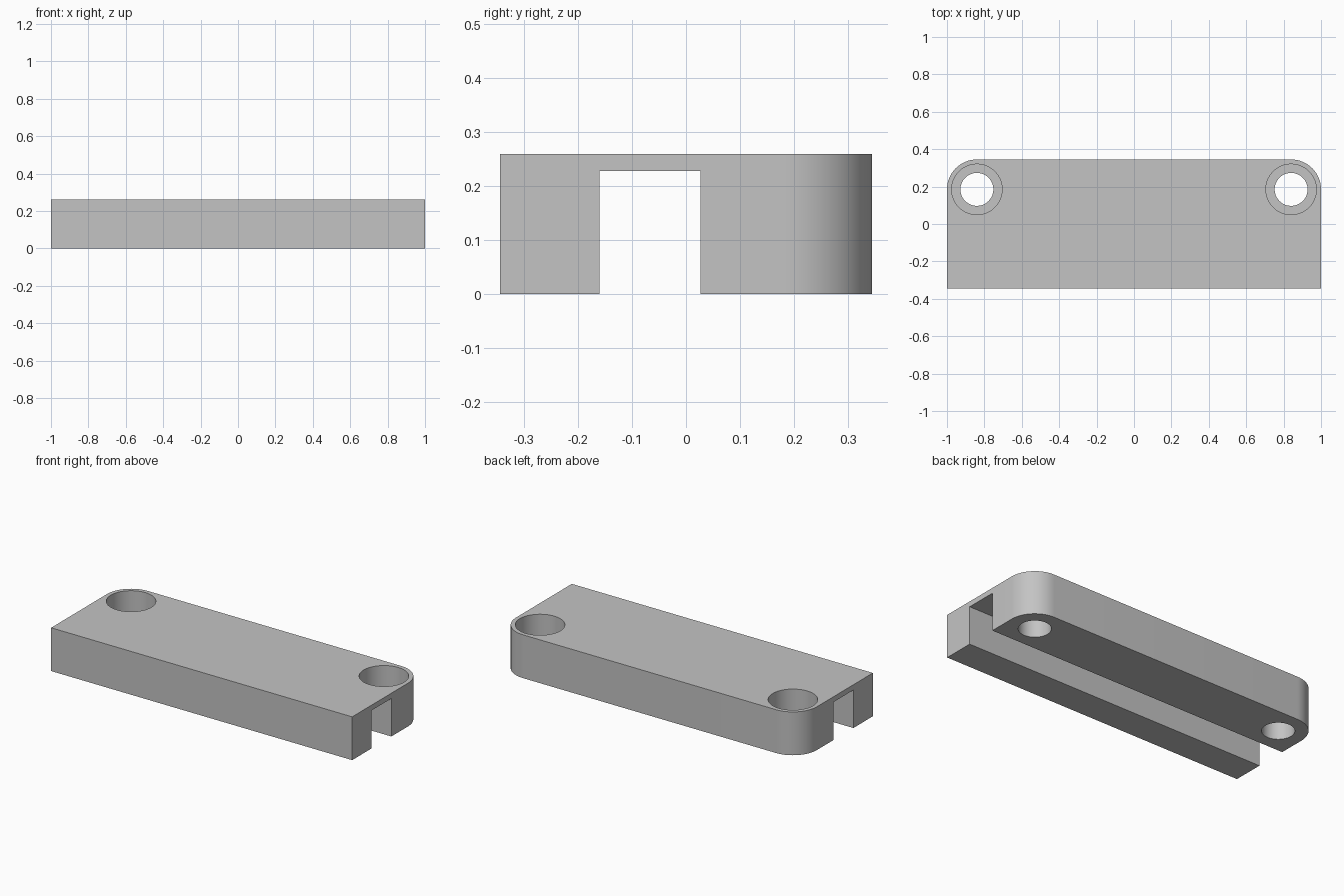
import bpy
import bmesh
from math import radians
from mathutils import Matrix

cube = bpy.data.objects.get("Cube")
if cube:
    bpy.data.objects.remove(cube, do_unlink=True)

HALF_Y, HEIGHT = 0.345, 0.26
CORNER = 0.16                          # rear corner radius, concentric with holes
HOLE_X, HOLE_Y = 1 - CORNER, HALF_Y - CORNER

grey = bpy.data.materials.new("plain_grey")
grey.use_nodes = True
grey.diffuse_color = (0.55, 0.55, 0.55, 1)
grey.node_tree.nodes["Principled BSDF"].inputs["Base Color"].default_value = grey.diffuse_color


def finish(name, bm):
    bmesh.ops.recalc_face_normals(bm, faces=bm.faces)
    mesh = bpy.data.meshes.new(name)
    bm.to_mesh(mesh)
    bm.free()
    mesh.materials.append(grey)
    obj = bpy.data.objects.new(name, mesh)
    bpy.context.collection.objects.link(obj)
    return obj


def box(x0, x1, y0, y1, z0, z1):
    bm = bmesh.new()
    centre = ((x0 + x1) / 2, (y0 + y1) / 2, (z0 + z1) / 2)
    size = (x1 - x0, y1 - y0, z1 - z0)
    bmesh.ops.create_cube(bm, size=1, matrix=Matrix.Translation(centre) @ Matrix.Diagonal((*size, 1)))
    return bm


def drill(name, x, radius, z0, z1):
    bm = bmesh.new()
    bmesh.ops.create_cone(bm, cap_ends=True, segments=64, radius1=radius, radius2=radius,
                          depth=z1 - z0, matrix=Matrix.Translation((x, HOLE_Y, (z0 + z1) / 2)))
    return finish(name, bm)


# Block with rounded rear vertical corners
bm = box(-1, 1, -HALF_Y, HALF_Y, 0, HEIGHT)
rear = [e for e in bm.edges if all(v.co.y > 0 for v in e.verts)
        and abs(e.verts[0].co.z - e.verts[1].co.z) > 0.1]
bmesh.ops.bevel(bm, geom=rear, offset=CORNER, offset_type='OFFSET', segments=16,
                profile=0.5, affect='EDGES')
body = finish("mounting_block", bm)

# Lengthwise slot underneath, and counterbored holes at the rear corners
cutters = [finish("slot_cutter", box(-1.1, 1.1, -0.16, 0.027, -0.1, 0.228))]
for side, x in (("left", HOLE_X), ("right", -HOLE_X)):
    cutters.append(drill(side + "_hole_cutter", x, 0.088, -0.1, HEIGHT + 0.1))
    cutters.append(drill(side + "_counterbore_cutter", x, 0.135, 0.105, HEIGHT + 0.1))

bpy.ops.object.select_all(action='DESELECT')
body.select_set(True)
bpy.context.view_layer.objects.active = body
for cutter in cutters:
    cutter.hide_render = True
    mod = body.modifiers.new(cutter.name, 'BOOLEAN')
    mod.operation = 'DIFFERENCE'
    mod.solver = 'EXACT'
    mod.object = cutter
    bpy.ops.object.modifier_apply(modifier=mod.name)
    bpy.data.objects.remove(cutter, do_unlink=True)

bpy.ops.object.shade_smooth_by_angle(angle=radians(30))
